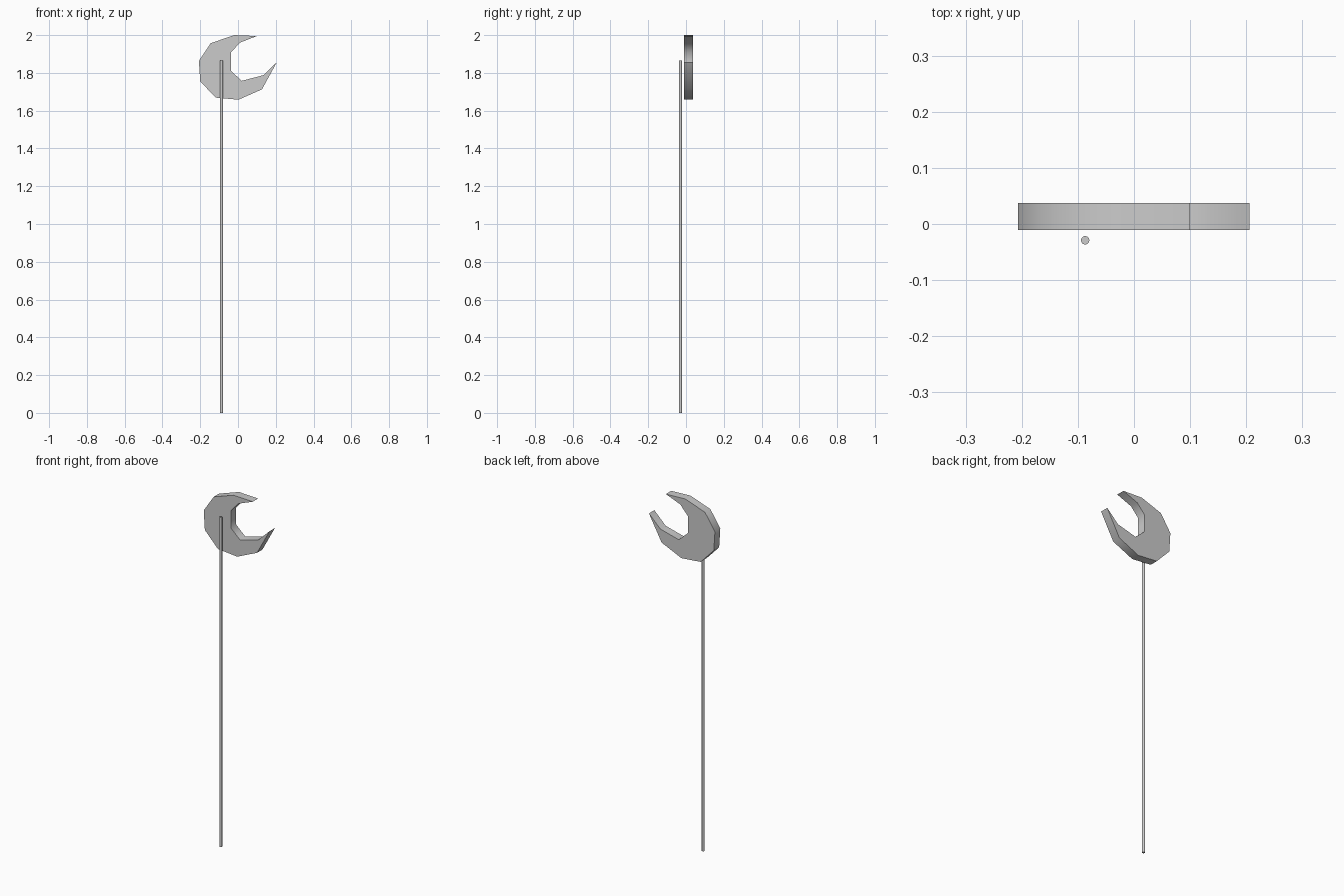
import bpy, bmesh, math

if "Cube" in bpy.data.objects:
    bpy.data.objects.remove(bpy.data.objects["Cube"])

# Crescent head: outline in x, z, starting at the upper tip
outer = [(0.10, 1.995), (-0.02, 2.0), (-0.145, 1.957), (-0.207, 1.864), (-0.20, 1.755),
         (-0.118, 1.669), (0.003, 1.658), (0.127, 1.713), (0.206, 1.857)]
inner = [(0.135, 1.788), (0.02, 1.758), (-0.037, 1.81), (-0.037, 1.908), (0.01, 1.96)]
FRONT_Y, BACK_Y = -0.011, 0.037

bm = bmesh.new()
face = bm.faces.new([bm.verts.new((x, FRONT_Y, z)) for x, z in outer + inner])
ext = bmesh.ops.extrude_face_region(bm, geom=[face], use_keep_orig=True)
moved = [g for g in ext["geom"] if isinstance(g, bmesh.types.BMVert)]
bmesh.ops.translate(bm, vec=(0, BACK_Y - FRONT_Y, 0), verts=moved)
bmesh.ops.recalc_face_normals(bm, faces=bm.faces)
mesh = bpy.data.meshes.new("crescent_head")
bm.to_mesh(mesh)
bm.free()
head = bpy.data.objects.new("crescent_head", mesh)
bpy.context.collection.objects.link(head)

# Thin round shaft standing in front of the head
HEIGHT = 1.865
bpy.ops.mesh.primitive_cylinder_add(vertices=16, radius=0.0075, depth=HEIGHT,
                                    location=(-0.087, -0.029, HEIGHT / 2))
shaft = bpy.context.object
shaft.name = "shaft"

# Smooth rims, sharp tips and caps
for ob in (head, shaft):
    bpy.ops.object.select_all(action='DESELECT')
    ob.select_set(True)
    bpy.context.view_layer.objects.active = ob
    bpy.ops.object.shade_smooth_by_angle(angle=math.radians(60))
